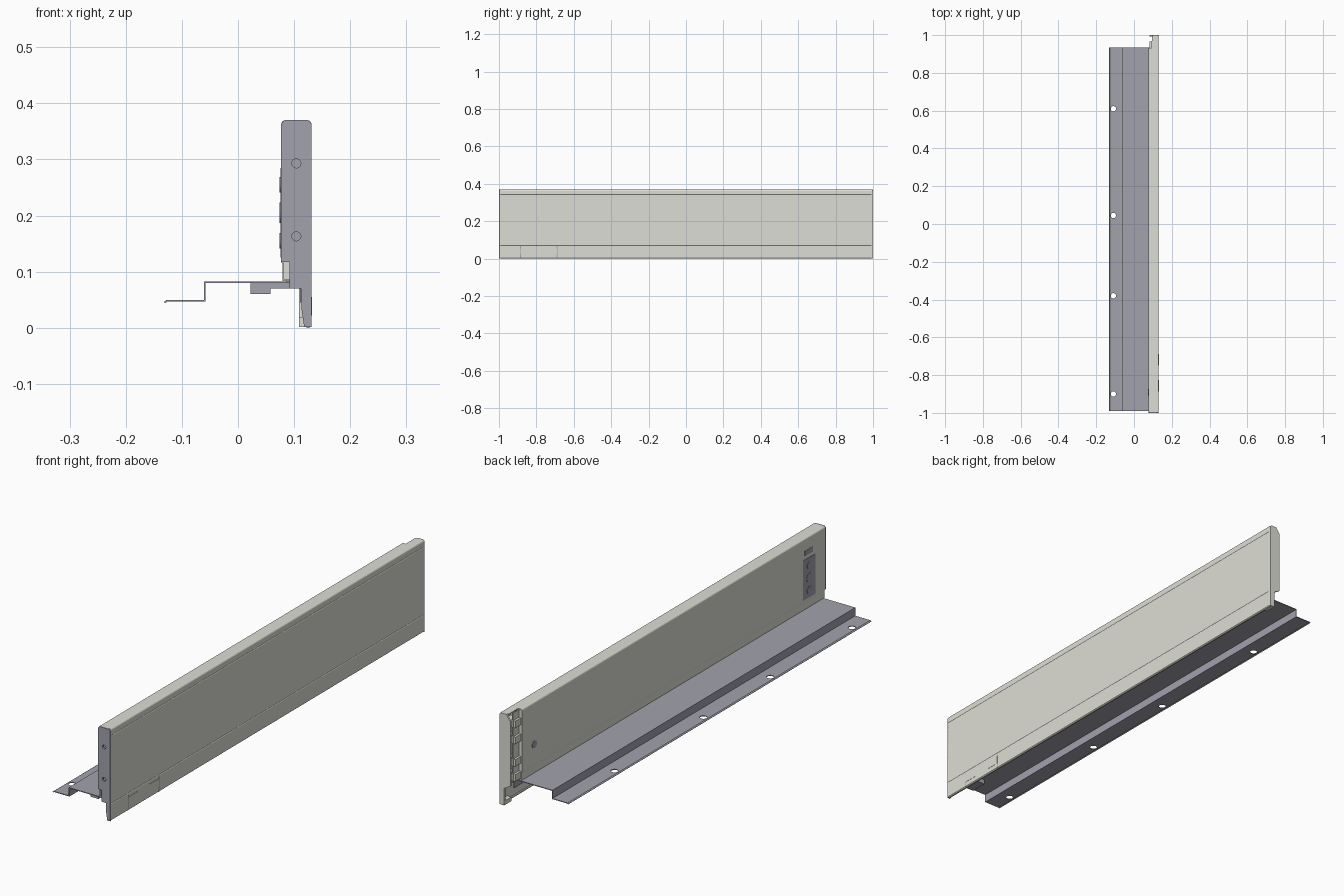
import bpy, bmesh, math

if "Cube" in bpy.data.objects:
    bpy.data.objects.remove(bpy.data.objects["Cube"])


def material(name, rgb):
    m = bpy.data.materials.new(name)
    m.diffuse_color = (*rgb, 1)
    m.use_nodes = True
    m.node_tree.nodes["Principled BSDF"].inputs["Base Color"].default_value = m.diffuse_color
    return m


BEIGE = material("beige_paint", (0.73, 0.73, 0.67))
DARK = material("dark_steel", (0.36, 0.36, 0.42))


def finish(name, bm, mat):
    bmesh.ops.recalc_face_normals(bm, faces=bm.faces)
    me = bpy.data.meshes.new(name)
    bm.to_mesh(me)
    bm.free()
    ob = bpy.data.objects.new(name, me)
    bpy.context.collection.objects.link(ob)
    me.materials.append(mat)
    return ob


def sheet(name, path, y0, y1, mat, t=0.003):
    """Bent sheet metal: an xz path swept along y and thickened."""
    bm = bmesh.new()
    rows = [[bm.verts.new((x, y, z)) for x, z in path] for y in (y0, y1)]
    for i in range(len(path) - 1):
        bm.faces.new((rows[0][i], rows[0][i + 1], rows[1][i + 1], rows[1][i]))
    ob = finish(name, bm, mat)
    sol = ob.modifiers.new("thickness", 'SOLIDIFY')
    sol.thickness, sol.offset, sol.use_even_offset = t, 0, True
    return ob


def plate(name, outline, y0, y1, mat):
    """Flat xz outline extruded along y."""
    bm = bmesh.new()
    f = bm.faces.new([bm.verts.new((x, y0, z)) for x, z in outline])
    ext = bmesh.ops.extrude_face_region(bm, geom=[f])
    for v in ext['geom']:
        if isinstance(v, bmesh.types.BMVert):
            v.co.y = y1
    return finish(name, bm, mat)


def box(name, x0, x1, y0, y1, z0, z1, mat):
    return plate(name, [(x0, z0), (x1, z0), (x1, z1), (x0, z1)], y0, y1, mat)


def cylinder(name, loc, r, depth, axis, mat, sides=24):
    rot = {'x': (0, math.pi / 2, 0), 'y': (math.pi / 2, 0, 0), 'z': (0, 0, 0)}[axis]
    bpy.ops.mesh.primitive_cylinder_add(vertices=sides, radius=r, depth=depth,
                                        location=loc, rotation=rot)
    ob = bpy.context.object
    ob.name = name
    ob.data.materials.append(mat)
    return ob


def drill(target, cutters):
    for c in cutters:
        b = target.modifiers.new("hole", 'BOOLEAN')
        b.operation, b.object, b.solver = 'DIFFERENCE', c, 'EXACT'
        c.hide_render = True
        c.hide_viewport = True
        c.display_type = 'WIRE'


def arc(cx, cz, r, a0, a1, n=4):
    return [(cx + r * math.cos(math.radians(a0 + (a1 - a0) * i / n)),
             cz + r * math.sin(math.radians(a0 + (a1 - a0) * i / n))) for i in range(n + 1)]


# Runner: stepped steel base with four screw holes
runner = sheet("runner_base", [(-0.131, 0.045), (-0.127, 0.048), (-0.059, 0.048), (-0.059, 0.081),
                               (0.112, 0.081), (0.112, 0.045)], -0.99, 0.935, DARK)
drill(runner, [cylinder("screw_hole_cutter", (-0.109, y, 0.048), 0.014, 0.04, 'z', DARK)
               for y in (-0.90, -0.38, 0.045, 0.61)])

# Front catch under the runner
box("catch_block", 0.022, 0.058, -0.97, -0.90, 0.060, 0.080, DARK)
box("catch_arm", 0.058, 0.112, -0.97, -0.88, 0.070, 0.080, DARK)

# Outer wall skin with two pressed grooves, rounding over into the top
groove = lambda z: [(0.1295, z + 0.003), (0.1275, z), (0.1295, z - 0.003)]
outer = [(0.094, 0.3685)] + arc(0.1235, 0.3625, 0.006, 90, 0) + groove(0.343) + groove(0.070)
outer += [(0.1295, 0.004), (0.1265, 0.0015), (0.122, 0.0015)]
sheet("outer_wall", outer, -0.994, 0.994, BEIGE)

# Inner wall skin with a small foot bead
inner = [(0.094, 0.3685)] + arc(0.0845, 0.3625, 0.006, 90, 180)
inner += [(0.0785, 0.117), (0.0805, 0.114), (0.0805, 0.085), (0.092, 0.085)]
sheet("inner_wall", inner, -0.994, 0.932, BEIGE)

# Front end cap: dark plate with notched and tapered foot
cap = [(0.118, 0.001), (0.131, 0.001), (0.131, 0.364), (0.125, 0.370), (0.083, 0.370),
       (0.077, 0.364), (0.077, 0.117), (0.092, 0.117), (0.092, 0.070), (0.112, 0.070), (0.113, 0.035)]
end_cap = plate("front_end_cap", cap, -1.0, -0.993, DARK)
drill(end_cap, [cylinder("cap_hole_cutter", (0.104, -1.0, z), 0.008, 0.04, 'y', DARK)
                for z in (0.163, 0.293)])
box("cap_backing", 0.090, 0.118, -0.985, -0.980, 0.13, 0.33, DARK)

# Two clip windows on the outer skirt
for y0, y1 in ((-0.885, -0.825), (-0.750, -0.690)):
    box("skirt_clip", 0.129, 0.132, y0, y1, 0.022, 0.055, BEIGE)
for y in (-0.885, -0.690):
    box("skirt_seam", 0.129, 0.1313, y - 0.002, y + 0.002, 0.002, 0.067, DARK)

# Front fixing panel, slot and adjusters on the inner wall
box("fixing_panel", 0.0755, 0.079, -0.93, -0.853, 0.125, 0.285, DARK)
box("fixing_slot", 0.0762, 0.079, -0.915, -0.865, 0.300, 0.320, DARK)
for z, r in ((0.155, 0.014), (0.205, 0.018), (0.255, 0.014)):
    cylinder("adjuster_screw", (0.0755, -0.891, z), r, 0.003, 'x', DARK)
cylinder("rear_screw", (0.0775, 0.854, 0.20), 0.015, 0.003, 'x', DARK)

# Rear bracket: end flange, upright, rungs and foot
flange = [(0.109, 0.001), (0.131, 0.001), (0.131, 0.364), (0.125, 0.370), (0.100, 0.370),
          (0.082, 0.345), (0.082, 0.085), (0.109, 0.070)]
plate("rear_flange", flange, 0.993, 1.0, BEIGE)
box("rear_web", 0.079, 0.128, 0.926, 0.932, 0.085, 0.365, BEIGE)
box("rear_upright", 0.092, 0.095, 0.930, 0.970, 0.085, 0.365, BEIGE)
for z in (0.105, 0.165, 0.255, 0.320):
    box("rear_rung", 0.083, 0.127, 0.932, 0.966, z - 0.014, z + 0.014, BEIGE)
box("rear_foot", 0.109, 0.127, 0.955, 0.994, 0.001, 0.018, BEIGE)
